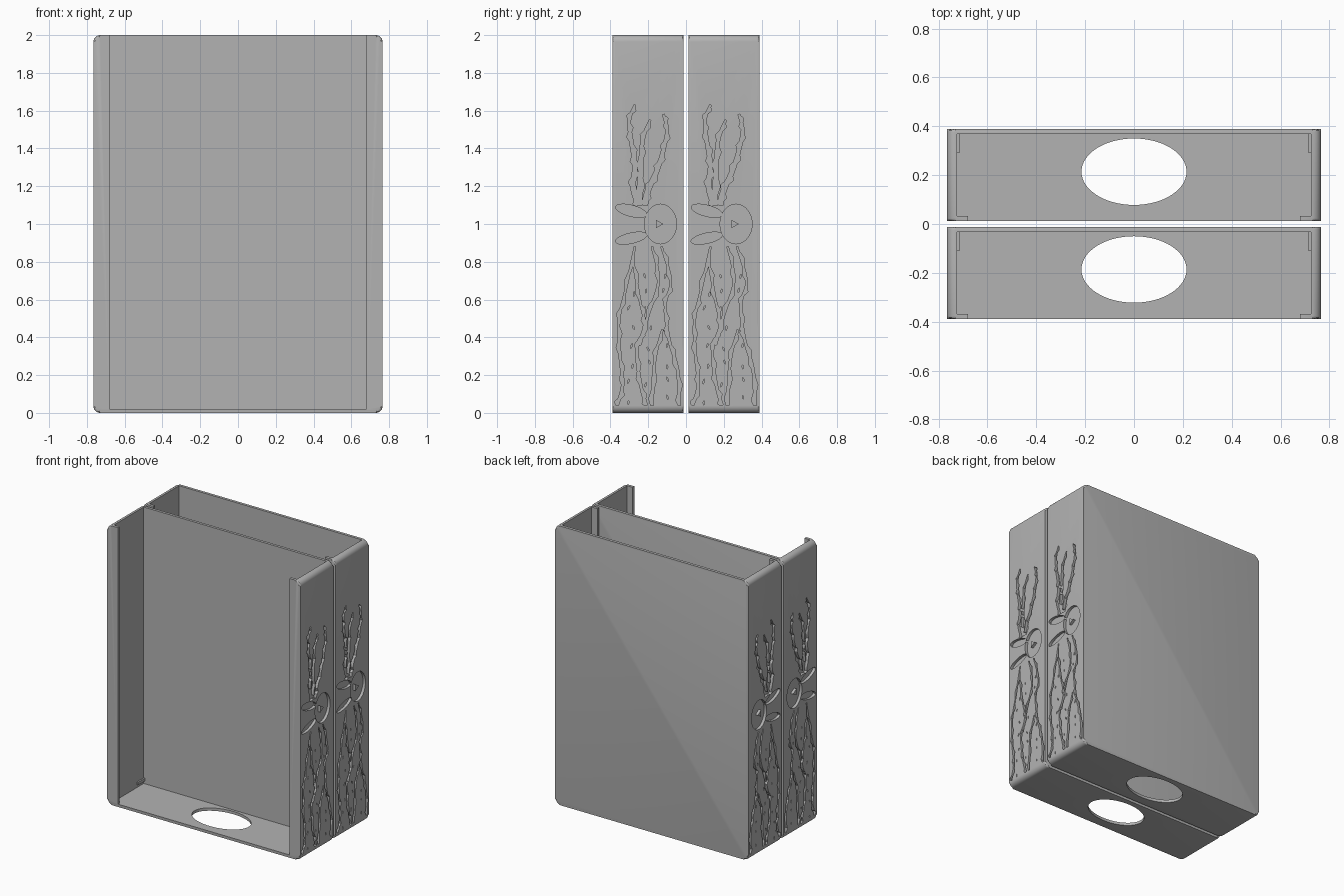
import bpy
import bmesh
import math
import random
from mathutils import Vector

random.seed(4)
if "Cube" in bpy.data.objects:
    bpy.data.objects.remove(bpy.data.objects["Cube"], do_unlink=True)

HALF_W, HALF_D, HEIGHT = 0.765, 0.188, 2.0
WALL, SHEET = 0.04, 0.02
PITCH = 0.4

grey = bpy.data.materials.new("plain grey")
grey.use_nodes = True
grey.diffuse_color = (0.45, 0.45, 0.45, 1)
grey.node_tree.nodes["Principled BSDF"].inputs["Base Color"].default_value = grey.diffuse_color


def make_object(name, bm):
    bmesh.ops.recalc_face_normals(bm, faces=bm.faces)
    mesh = bpy.data.meshes.new(name)
    bm.to_mesh(mesh)
    bm.free()
    mesh.materials.append(grey)
    obj = bpy.data.objects.new(name, mesh)
    bpy.context.collection.objects.link(obj)
    return obj


def add_prism(bm, lower, upper):
    """Closed solid between two matching outlines."""
    a = [bm.verts.new(p) for p in lower]
    b = [bm.verts.new(p) for p in upper]
    bm.faces.new(a)
    bm.faces.new(b[::-1])
    for i in range(len(a)):
        j = (i + 1) % len(a)
        bm.faces.new((a[i], b[i], b[j], a[j]))


def add_box(bm, x0, x1, y0, y1, z0, z1):
    ring = [(x0, y0), (x1, y0), (x1, y1), (x0, y1)]
    add_prism(bm, [(x, y, z0) for x, y in ring], [(x, y, z1) for x, y in ring])


def box(name, *limits):
    bm = bmesh.new()
    add_box(bm, *limits)
    return make_object(name, bm)


def side_panels(name, outlines, inner, outer):
    """Prisms with (y, z) outlines on both side walls."""
    bm = bmesh.new()
    for outline in outlines:
        for s in (-1, 1):
            add_prism(bm, [(s * inner, y, z) for y, z in outline],
                      [(s * outer, y, z) for y, z in outline])
    return make_object(name, bm)


def cut(target, cutter):
    cutter.hide_render = True
    mod = target.modifiers.new("cut", "BOOLEAN")
    mod.operation = "DIFFERENCE"
    mod.solver = "EXACT"
    mod.object = cutter
    bpy.context.view_layer.objects.active = target
    bpy.ops.object.modifier_apply(modifier=mod.name)
    bpy.data.objects.remove(cutter, do_unlink=True)


def ellipse(cy, cz, ry, rz, angle=0, sides=28):
    ca, sa = math.cos(angle), math.sin(angle)
    pts = []
    for i in range(sides):
        t = math.tau * i / sides
        u, v = ry * math.cos(t), rz * math.sin(t)
        pts.append((cy + u * ca - v * sa, cz + u * sa + v * ca))
    return pts


def smooth_path(points, steps=5):
    pts = [Vector(p) for p in points]
    pts = [pts[0]] + pts + [pts[-1]]
    out = []
    for a, b, c, d in zip(pts, pts[1:], pts[2:], pts[3:]):
        for k in range(steps):
            t = k / steps
            out.append(b + (c - a) * t / 2 + (a - b * 2.5 + c * 2 - d / 2) * t ** 2
                       + (b * 1.5 - c * 1.5 + (d - a) / 2) * t ** 3)
    return out + [pts[-1]]


def thorny_stem(points, start, end):
    """Ribbon outline with widths running from start to end and small thorns."""
    path = smooth_path(points)
    left, right = [], []
    for i, p in enumerate(path):
        tangent = (path[min(i + 1, len(path) - 1)] - path[max(i - 1, 0)]).normalized()
        normal = Vector((-tangent.y, tangent.x))
        w = (start + (end - start) * i / (len(path) - 1)) / 2
        left.append(p + normal * (w + (0.012 if i % 5 == 2 else 0)))
        right.append(p - normal * (w + (0.012 if i % 5 == 4 else 0)))
    return left + right[::-1]


# Outer shell: rounded rectangle seen from the front, with softened rims
radius = 0.035
outline = []
for corner, (sx, sz) in enumerate([(1, 1), (-1, 1), (-1, 0), (1, 0)]):
    cx = sx * (HALF_W - radius)
    cz = HEIGHT - radius if sz else radius
    for k in range(7):
        t = math.pi / 2 * (corner + k / 6)
        outline.append((cx + radius * math.cos(t), cz + radius * math.sin(t)))
bm = bmesh.new()
add_prism(bm, [(x, -HALF_D, z) for x, z in outline], [(x, HALF_D, z) for x, z in outline])
rims = [e for e in bm.edges if abs(e.verts[0].co.y - e.verts[1].co.y) < 0.001]
bmesh.ops.bevel(bm, geom=rims, offset=0.012, segments=3, profile=0.5, affect="EDGES")
tray = make_object("front_tray", bm)

# Hollow inside, open front between two lips, oval hole in the floor
cut(tray, box("hollow", WALL - HALF_W, HALF_W - WALL,
              SHEET - HALF_D, HALF_D - SHEET, SHEET, HEIGHT + 0.2))
cut(tray, box("opening", -0.68, 0.68, -HALF_D - 0.1, 0, SHEET, HEIGHT + 0.2))
oval = ellipse(0, 0.014, 0.215, 0.136, sides=64)
bm = bmesh.new()
add_prism(bm, [(x, y, -0.1) for x, y in oval], [(x, y, 0.1) for x, y in oval])
cut(tray, make_object("oval_hole", bm))

# Thorny branches engraved above the head, widening downward
branches = [
    [(-.07, 1.63), (-.10, 1.55), (-.09, 1.44), (-.07, 1.31), (-.08, 1.2), (-.05, 1.1)],
    [(.01, 1.55), (-.03, 1.44), (-.04, 1.28), (-.05, 1.1)],
    [(.08, 1.58), (.10, 1.5), (.08, 1.39), (.045, 1.28), (0, 1.18), (-.02, 1.1)],
]
# Thin stem lines engraved below the head
stems = [
    [(-.07, .88), (-.12, .65), (-.155, .49), (-.15, .31), (-.135, .15), (-.165, .04)],
    [(-.08, .8), (-.045, .6), (-.02, .465), (-.06, .33), (-.04, .15), (-.01, .04)],
    [(.02, .88), (.055, .7), (0, .52), (-.045, .36)],
    [(.07, .88), (.12, .7), (.09, .57), (.11, .39), (.155, .23), (.165, .04)],
    [(.075, .44), (.035, .28), (.02, .04)],
]
engravings = [thorny_stem(p, 0.01, 0.032) for p in branches]
engravings += [thorny_stem(p, 0.008, 0.014) for p in stems]

# Head with two long ears
head = ellipse(0.065, 1.0, 0.085, 0.105)
ears = [ellipse(-0.09, 1.07, 0.085, 0.029, -0.25), ellipse(-0.09, 0.925, 0.085, 0.027, 0.22)]
engravings += [head] + ears

FLOOR = HALF_W - 0.02
for shape in engravings:
    cut(tray, side_panels("engraving", [shape], FLOOR, HALF_W + 0.05))

# Small bark marks between the stems
marks = []
for row in range(8):
    for y in (-0.095, 0.0, 0.085):
        cy, cz = y + random.uniform(-.02, .02), 0.07 + row * 0.095 + random.uniform(-.02, .02)
        marks.append(ellipse(cy, cz, 0.004, 0.014, random.uniform(-.5, .5), 4))
cut(tray, side_panels("bark_marks", marks, FLOOR, HALF_W + 0.05))

# Raised parts inside the engraved head, and support ribs on the inner walls
eye = side_panels("eyes", [[(0.04, 0.977), (0.08, 1.0), (0.04, 1.023)]],
                  FLOOR - 0.005, HALF_W - 0.001)
bm = bmesh.new()
for s in (-1, 1):
    inner = HALF_W - WALL
    add_box(bm, *sorted((s * (inner - 0.01), s * (inner + 0.005))),
            0.09, HALF_D - SHEET + 0.005, 0.04, 0.06)
ribs = make_object("inner_ribs", bm)

# Smooth the rounded edges, then place the two matching trays one behind the other
bpy.ops.object.select_all(action="DESELECT")
tray.select_set(True)
bpy.context.view_layer.objects.active = tray
bpy.ops.object.shade_smooth_by_angle(angle=math.radians(30))
for part in (tray, eye, ribs):
    part.location.y = -PITCH / 2
    twin = part.copy()
    twin.name = "back_" + part.name.replace("front_", "")
    twin.location.y = PITCH / 2
    bpy.context.collection.objects.link(twin)
